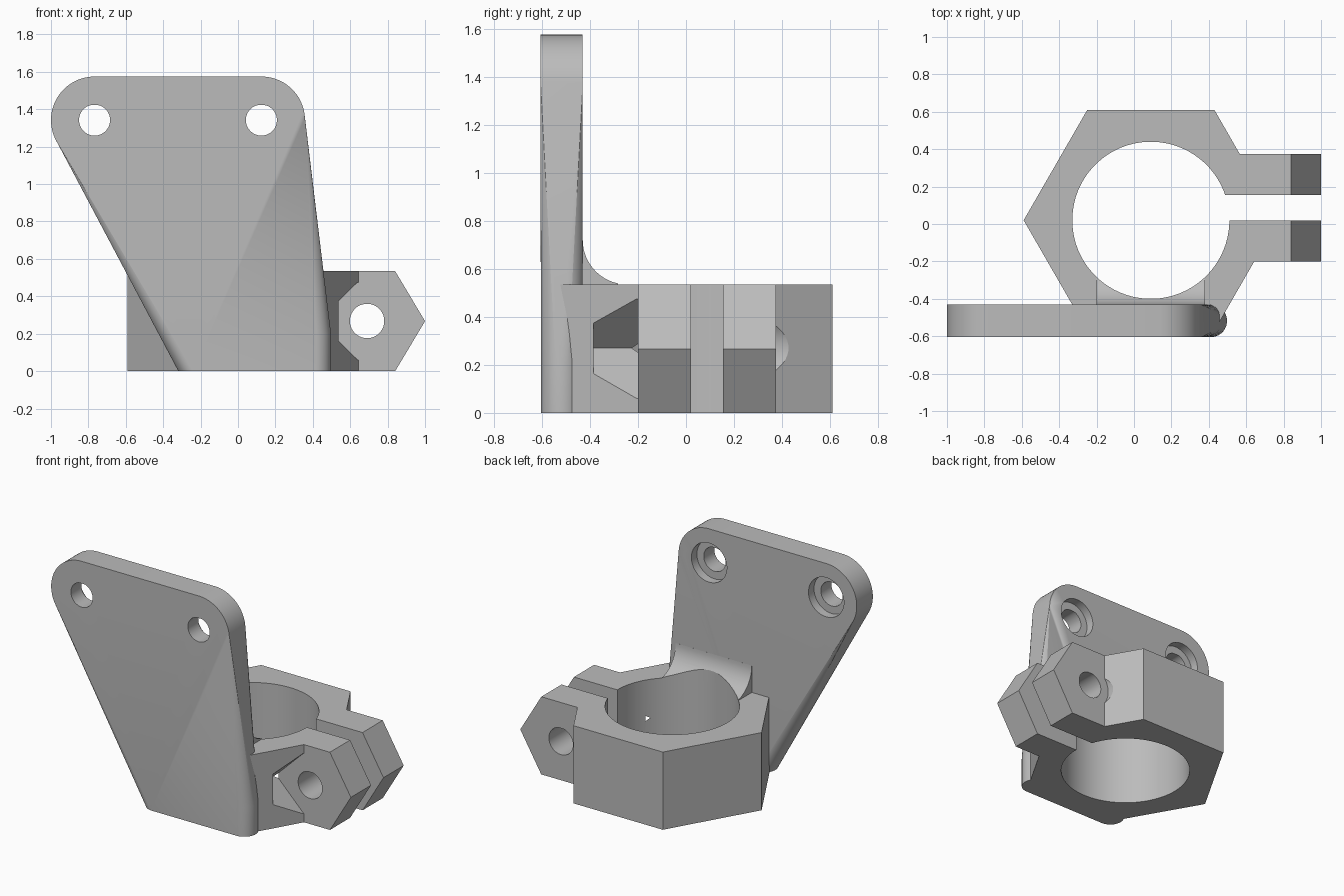
import bpy, bmesh, math
from mathutils import Vector

cube = bpy.data.objects.get("Cube")
if cube:
    bpy.data.objects.remove(cube, do_unlink=True)

grey = bpy.data.materials.new("plain_grey")
grey.use_nodes = True
grey.diffuse_color = (0.5, 0.5, 0.5, 1)
grey.node_tree.nodes["Principled BSDF"].inputs["Base Color"].default_value = (0.5, 0.5, 0.5, 1)


def make(name, bm):
    bmesh.ops.recalc_face_normals(bm, faces=bm.faces)
    mesh = bpy.data.meshes.new(name)
    bm.to_mesh(mesh)
    bm.free()
    mesh.materials.append(grey)
    obj = bpy.data.objects.new(name, mesh)
    bpy.context.collection.objects.link(obj)
    return obj


def prism(name, outline, axis, low, high):
    """Extrude a 2D outline along x, y or z."""
    place = {"x": lambda a, b, t: (t, a, b),
             "y": lambda a, b, t: (a, t, b),
             "z": lambda a, b, t: (a, b, t)}[axis]
    bm = bmesh.new()
    face = bm.faces.new([bm.verts.new(place(a, b, low)) for a, b in outline])
    grown = bmesh.ops.extrude_face_region(bm, geom=[face])
    verts = [v for v in grown["geom"] if isinstance(v, bmesh.types.BMVert)]
    shift = Vector(place(0, 0, high - low))
    bmesh.ops.translate(bm, verts=verts, vec=shift)
    return make(name, bm)


def circle(cx, cy, r, n=48, flat=None):
    """Circle outline, with its top optionally cut flat."""
    top = r if flat is None else flat
    turns = [2 * math.pi * (i + 0.5) / n for i in range(n)]
    return [(cx + r * math.cos(t), cy + min(top, r * math.sin(t))) for t in turns]


def cut(obj, *cutters):
    for cutter in cutters:
        mod = obj.modifiers.new("cut", "BOOLEAN")
        mod.operation = "DIFFERENCE"
        mod.solver = "EXACT"
        mod.object = cutter
        bpy.context.view_layer.objects.active = obj
        bpy.ops.object.modifier_apply(modifier=mod.name)
        bpy.data.objects.remove(cutter, do_unlink=True)


def smooth(obj):
    bpy.ops.object.select_all(action="DESELECT")
    obj.select_set(True)
    bpy.context.view_layer.objects.active = obj
    bpy.ops.object.shade_smooth_by_angle(angle=math.radians(25))


HEIGHT, MID = 0.535, 0.267
BORE = circle(0.09, 0.02, 0.42, 72)
BOLT_X = 0.69

# Hexagonal clamp with two slotted ears
clamp = prism("clamp_ring", [
    (-0.59, 0.02), (-0.25, 0.61), (0.43, 0.61), (0.565, 0.375), (1, 0.375),
    (1, 0.155), (0.4, 0.155), (0.4, 0.02), (1, 0.02), (1, -0.2),
    (0.643, -0.2), (0.43, -0.57), (-0.25, -0.57)], "z", 0, HEIGHT)
cut(clamp, prism("bore_cutter", BORE, "z", -0.5, 1.5))

# Pointed ear tips
for side in (1, -1):
    tip = [(0.84, MID), (1, 0), (1.2, 0), (1.2, 0.5), (0.84, 0.5)]
    tip[0] = (0.84, MID + 0.001)
    cut(clamp, prism("tip_cutter", [(x, MID + side * z) for x, z in tip], "y", -0.5, 0.7))

# Nut pocket, screw head clearance and screw hole through the ears
pocket = [(0.43, 0.27), (0.64, 0.475), (0.95, 0.475), (1.1, 0.27), (0.95, 0.06), (0.64, 0.06)]
cut(clamp,
    prism("pocket_cutter", pocket, "y", -0.385, -0.2),
    prism("head_cutter", circle(BOLT_X, 0.27, 0.155), "y", 0.375, 0.7),
    prism("screw_cutter", circle(BOLT_X, 0.268, 0.092, flat=0.09), "y", -0.25, 0.5))
smooth(clamp)

# Mounting plate: hull of two broad upper discs and two slim lower posts
FRONT, BACK = -0.605, -0.43
HALF = (BACK - FRONT) / 2
bm = bmesh.new()
for x in (-0.767, 0.125):
    for a, b in circle(x, 1.342, 0.233, 64):
        for y in (FRONT, BACK):
            bm.verts.new((a, y, b))
for x, top in ((-0.232, 0.005), (0.41, 0.2)):
    for a, b in circle(x, FRONT + HALF, HALF, 32):
        for z in (0, top):
            bm.verts.new((a, b, z))
hull = bmesh.ops.convex_hull(bm, input=bm.verts)
loose = {v for v in hull["geom_interior"] + hull["geom_unused"] if isinstance(v, bmesh.types.BMVert)}
bmesh.ops.delete(bm, geom=list(loose), context="VERTS")
bmesh.ops.dissolve_limit(bm, angle_limit=0.002, verts=bm.verts, edges=bm.edges)
plate = make("mounting_plate", bm)

# Mounting holes with counterbores on the back
for x in (-0.767, 0.125):
    cut(plate,
        prism("hole_cutter", circle(x, 1.342, 0.083, flat=0.08), "y", -0.8, -0.2),
        prism("counterbore_cutter", circle(x, 1.342, 0.135), "y", BACK - 0.06, -0.2))
smooth(plate)

# Concave fillet joining the plate to the top of the clamp
R = 0.185
arc = [(BACK + R - R * math.cos(t), HEIGHT + R - R * math.sin(t))
       for t in [math.pi / 2 * i / 16 for i in range(17)]]
fillet = prism("fillet", [(-0.5, 0.45), (-0.5, HEIGHT + R)] + arc + [(BACK + R, 0.45)],
               "x", -0.2, 0.38)
cut(fillet, prism("bore_cutter", BORE, "z", -0.5, 1.5))
smooth(fillet)
